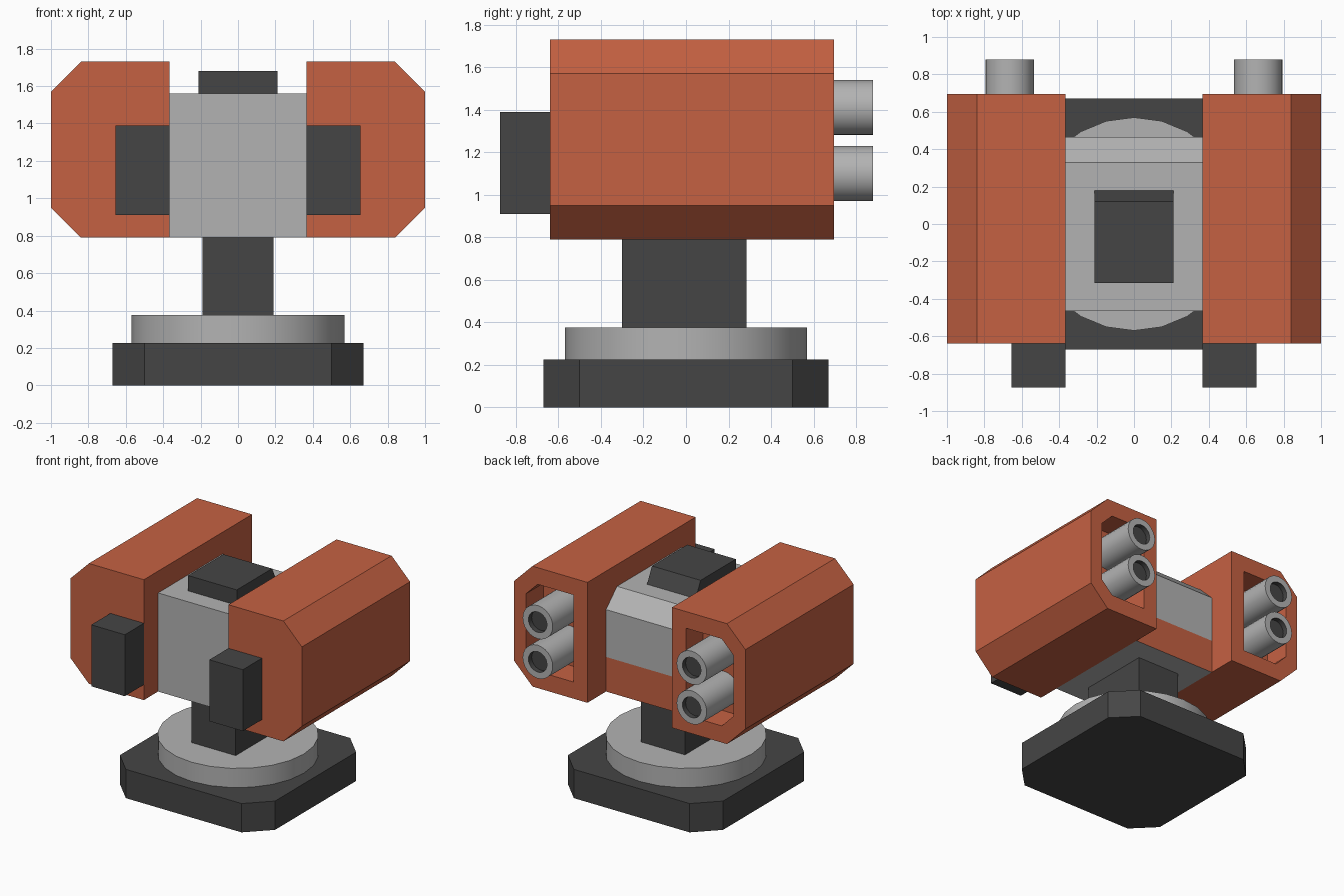
import bpy, bmesh, math

if "Cube" in bpy.data.objects:
    bpy.data.objects.remove(bpy.data.objects["Cube"])


def material(name, rgb):
    m = bpy.data.materials.new(name)
    m.diffuse_color = (*rgb, 1)
    m.use_nodes = True
    m.node_tree.nodes["Principled BSDF"].inputs["Base Color"].default_value = m.diffuse_color
    return m


ORANGE = material("orange", (0.56, 0.12, 0.055))
DARK = material("dark_grey", (0.06, 0.06, 0.06))
GREY = material("light_grey", (0.45, 0.45, 0.45))


def loft(name, loops, mats, paint=None, mirror=False, smooth=False):
    """Skin matching point loops in order and cap both ends.
    paint(centre) returns a material slot for a face."""
    bm = bmesh.new()
    rings = [[bm.verts.new(p) for p in loop] for loop in loops]
    n = len(loops[0])
    for a, b in zip(rings, rings[1:]):
        for i in range(n):
            j = (i + 1) % n
            bm.faces.new((a[i], a[j], b[j], b[i]))
    bm.faces.new(rings[0])
    bm.faces.new(rings[-1])
    bmesh.ops.recalc_face_normals(bm, faces=bm.faces)
    if paint:
        for f in bm.faces:
            f.material_index = paint(f)
    me = bpy.data.meshes.new(name)
    bm.to_mesh(me)
    bm.free()
    ob = bpy.data.objects.new(name, me)
    bpy.context.collection.objects.link(ob)
    for m in mats:
        me.materials.append(m)
    if smooth:
        bpy.ops.object.select_all(action='DESELECT')
        ob.select_set(True)
        bpy.context.view_layer.objects.active = ob
        bpy.ops.object.shade_smooth_by_angle(angle=math.radians(35))
    if mirror:
        ob.modifiers.new("mirror", 'MIRROR').use_mirror_merge = False
    return ob


def along_x(pts, x):
    return [(x, y, z) for y, z in pts]


def along_y(pts, y):
    return [(x, y, z) for x, z in pts]


def along_z(pts, z):
    return [(x, y, z) for x, y in pts]


def rect(a0, a1, b0, b1):
    return [(a0, b0), (a1, b0), (a1, b1), (a0, b1)]


def circle(r, n=24, cx=0, cy=0):
    return [(cx + r * math.cos(math.tau * i / n), cy + r * math.sin(math.tau * i / n))
            for i in range(n)]


def pod_outline(x0, x1, z0, z1, c):
    """Rectangle with its two outer corners cut."""
    return [(x0, z0), (x1 - c, z0), (x1, z0 + c), (x1, z1 - c), (x1 - c, z1), (x0, z1)]


# Base plate with cut corners
h, k = 0.67, 0.5
octagon = [(-k, -h), (k, -h), (h, -k), (h, k), (k, h), (-k, h), (-h, k), (-h, -k)]
loft("base_plate", [along_z(octagon, 0), along_z(octagon, 0.225)], [DARK])

# Turntable disc and post
disc = circle(0.57)
loft("turntable", [along_z(disc, 0.225), along_z(disc, 0.375)], [GREY], smooth=True)
post = rect(-0.19, 0.19, -0.3, 0.285)
loft("post", [along_z(post, 0.375), along_z(post, 0.79)], [DARK])

# Central body, with an orange lower panel on the back
body = [(-0.465, 0.79), (0.465, 0.79), (0.465, 1.06), (0.465, 1.43), (0.33, 1.56), (-0.465, 1.56)]


def body_paint(f):
    c = f.calc_center_median()
    return 1 if c.y > 0.45 and c.z < 1.0 else 0


loft("central_body", [along_x(body, -0.365), along_x(body, 0.365)], [GREY, ORANGE], body_paint)

# Sensor block on top, sloped at the back
sensor = [(-0.315, 1.56), (0.18, 1.56), (0.12, 1.68), (-0.315, 1.68)]
loft("sensor_block", [along_x(sensor, -0.21), along_x(sensor, 0.21)], [DARK])

# Side pods with recessed openings at the back
outer = pod_outline(0.365, 1.0, 0.79, 1.73, 0.16)
inner = pod_outline(0.485, 0.895, 0.92, 1.6, 0.1)
FLOOR = 0.48
loft("side_pods", [along_y(outer, -0.64), along_y(outer, 0.695),
                   along_y(inner, 0.695), along_y(inner, FLOOR)], [ORANGE], mirror=True)

# Boxes on the pod fronts
box = rect(0.365, 0.655, 0.91, 1.39)
loft("front_boxes", [along_y(box, -0.875), along_y(box, -0.64)], [DARK], mirror=True)


# Paired hollow barrels in each pod
def bore_paint(f):
    return 1 if all(math.hypot(v.co.x - 0.665, v.co.z - bz) < 0.1 for v in f.verts) else 0


for label, bz in (("lower", 1.10), ("upper", 1.41)):
    wide = circle(0.13, 24, 0.665, bz)
    bore = circle(0.08, 24, 0.665, bz)
    loft(label + "_barrels", [along_y(wide, FLOOR), along_y(wide, 0.88),
                              along_y(bore, 0.88), along_y(bore, 0.84)],
         [GREY, DARK], bore_paint, mirror=True, smooth=True)
